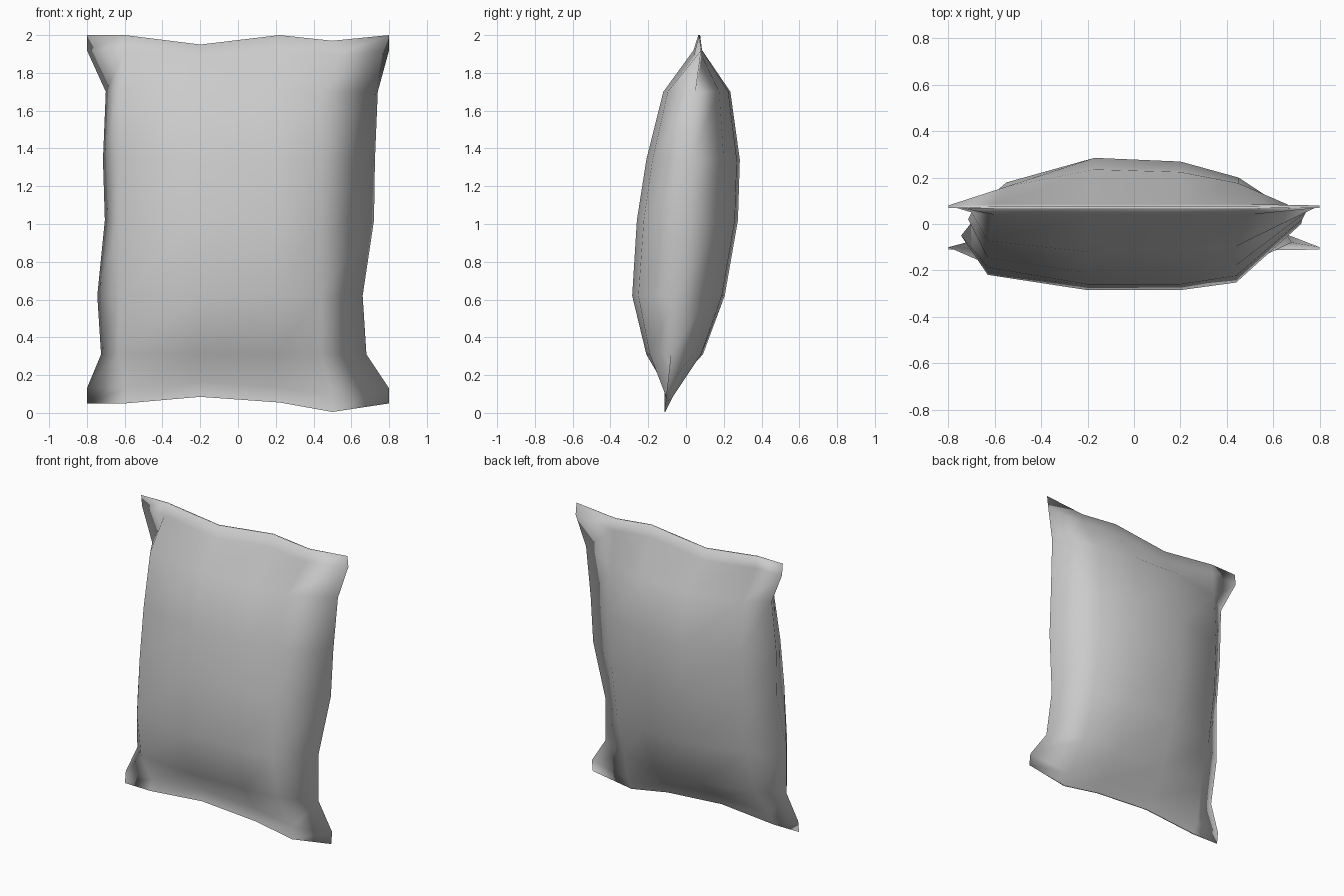
import bpy, bmesh

cube = bpy.data.objects.get("Cube")
if cube:
    bpy.data.objects.remove(cube)

foil = bpy.data.materials.new("grey_foil")
foil.use_nodes = True
grey = (0.6, 0.6, 0.6, 1)
foil.diffuse_color = grey
foil.node_tree.nodes["Principled BSDF"].inputs["Base Color"].default_value = grey

# Columns across the bag, with the fullness of each panel there
FRONT_X, FRONT_FULL = (-0.63, -0.2, 0.2, 0.44), (0.72, 1, 1, 0.86)
BACK_X, BACK_FULL = (-0.55, -0.17, 0.2, 0.45), (0.6, 1, 0.94, 0.68)
SEAL_X, SEAL_FULL = (-0.6, -0.2, 0.22, 0.5), (1, 1, 1, 1)
TOP_WAVE = (0, -0.05, 0, -0.03)
BOTTOM_WAVE = (0, 0.035, 0.005, -0.045)
FLAT = (0, 0, 0, 0)

# Rows: height, left x, right x, side y, front y, back y, wave, is seal
ROWS = [
    (0.05, -0.8, 0.8, -0.11, -0.115, -0.11, BOTTOM_WAVE, True),
    (0.13, -0.8, 0.8, -0.10, -0.105, -0.07, BOTTOM_WAVE, True),
    (0.31, -0.725, 0.68, -0.08, -0.21, 0.09, FLAT, False),
    (0.62, -0.745, 0.66, -0.05, -0.285, 0.205, FLAT, False),
    (1.02, -0.705, 0.72, 0.0, -0.26, 0.275, FLAT, False),
    (1.34, -0.715, 0.725, 0.02, -0.21, 0.285, FLAT, False),
    (1.70, -0.70, 0.74, 0.05, -0.12, 0.235, FLAT, False),
    (1.92, -0.8, 0.8, 0.08, 0.04, 0.085, TOP_WAVE, True),
    (2.0, -0.8, 0.8, 0.07, 0.065, 0.075, TOP_WAVE, True),
]

bm = bmesh.new()


def panel(row, xs, full, y):
    z, _, _, side, _, _, wave, seal = row
    if seal:
        xs, full = SEAL_X, SEAL_FULL
    return [bm.verts.new((x, side + (y - side) * f, z + w))
            for x, f, w in zip(xs, full, wave)]


# One closed loop of points per row: left seam, front, right seam, back
rings = []
for row in ROWS:
    z, left, right, side, front, back = row[:6]
    ring = [bm.verts.new((left, side, z))]
    ring += panel(row, FRONT_X, FRONT_FULL, front)
    ring.append(bm.verts.new((right, side, z)))
    ring += panel(row, BACK_X, BACK_FULL, back)[::-1]
    rings.append(ring)

# Skin between the rows
n = len(rings[0])
for low, high in zip(rings, rings[1:]):
    for i in range(n):
        j = (i + 1) % n
        bm.faces.new((low[i], low[j], high[j], high[i]))

# Close the crimped ends with narrow strips joining front to back
for ring in (rings[0], rings[-1]):
    half = n // 2
    for i in range(half):
        a, b = ring[i], ring[i + 1]
        c, d = ring[(n - i - 1) % n], ring[(n - i) % n]
        loop = []
        for v in (a, b, c, d):
            if v not in loop:
                loop.append(v)
        bm.faces.new(loop)

bmesh.ops.recalc_face_normals(bm, faces=bm.faces[:])
for face in bm.faces:
    face.smooth = True

# Keep the rim of the bottom seal crisp
for i in range(n):
    edge = bm.edges.get((rings[0][i], rings[0][(i + 1) % n]))
    edge.smooth = False

mesh = bpy.data.meshes.new("pillow_bag")
bm.to_mesh(mesh)
bm.free()
mesh.materials.append(foil)
bag = bpy.data.objects.new("pillow_bag", mesh)
bpy.context.collection.objects.link(bag)
